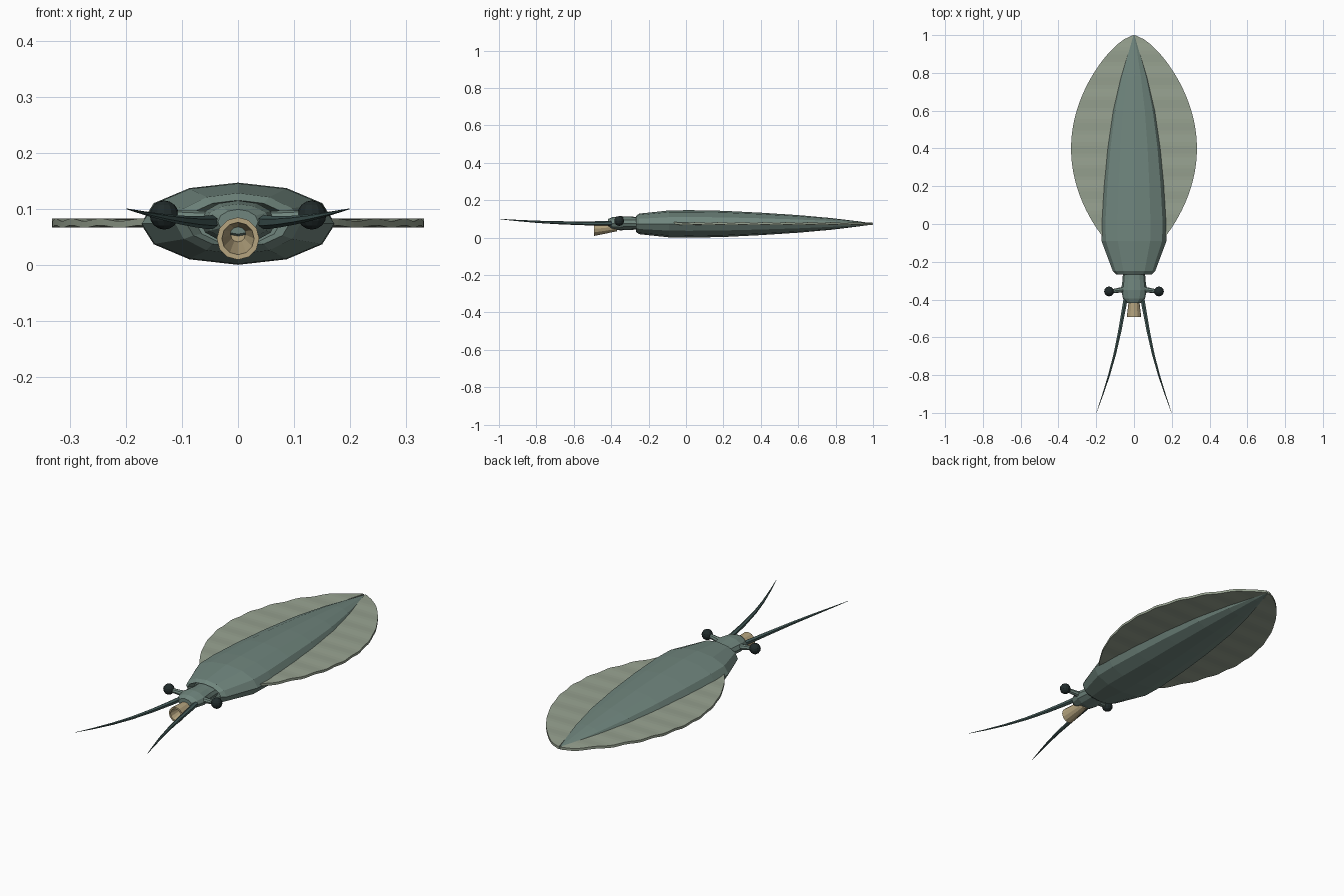
import bpy, bmesh, math
from mathutils import Vector

if "Cube" in bpy.data.objects:
    bpy.data.objects.remove(bpy.data.objects["Cube"])


def material(name, rgb):
    m = bpy.data.materials.new(name)
    m.diffuse_color = (*rgb, 1)
    m.use_nodes = True
    m.node_tree.nodes["Principled BSDF"].inputs["Base Color"].default_value = m.diffuse_color
    return m


SKIN = material("skin", (0.16, 0.235, 0.205))
FIN = material("fin_skin", (0.31, 0.36, 0.28))
ARM = material("arm_skin", (0.06, 0.11, 0.105))
EYE = material("eye_dark", (0.015, 0.024, 0.024))
TAN = material("funnel_tan", (0.46, 0.37, 0.21))


def finish(bm, name, mat):
    bmesh.ops.recalc_face_normals(bm, faces=bm.faces)
    me = bpy.data.meshes.new(name)
    bm.to_mesh(me)
    bm.free()
    me.materials.append(mat)
    ob = bpy.data.objects.new(name, me)
    bpy.context.collection.objects.link(ob)
    return ob


def loft(name, rings, sides, mat):
    """Skin elliptical XZ rings given as (x, y, z, radius_x, radius_z)."""
    bm = bmesh.new()
    loops = []
    for x, y, z, rx, rz in rings:
        loops.append([bm.verts.new((x + rx * math.sin(a), y, z + rz * math.cos(a)))
                      for a in (2 * math.pi * i / sides for i in range(sides))])
    for a, b in zip(loops, loops[1:]):
        for i in range(sides):
            j = (i + 1) % sides
            bm.faces.new((a[i], a[j], b[j], b[i]))
    bm.faces.new(loops[0])
    bm.faces.new(loops[-1])
    return finish(bm, name, mat)


# Mantle: flattened 12-sided body with an inward lip at the collar
MID = 0.0735
profile = [(-0.24, 0.075, 0.036), (-0.268, 0.092, 0.042), (-0.25, 0.112, 0.055),
           (-0.09, 0.172, 0.072), (0.02, 0.174, 0.0735), (0.2, 0.163, 0.070),
           (0.4, 0.144, 0.060), (0.6, 0.115, 0.047), (0.78, 0.073, 0.031),
           (0.92, 0.030, 0.014), (1.0, 0.003, 0.003)]
loft("mantle", [(0, y, MID, rx, rz) for y, rx, rz in profile], 12, SKIN)

# Head
loft("head", [(0, y, 0.077, rx, rz) for y, rx, rz in
              [(-0.22, 0.058, 0.033), (-0.29, 0.060, 0.035), (-0.35, 0.068, 0.038),
               (-0.395, 0.058, 0.032), (-0.418, 0.036, 0.022)]], 12, SKIN)

# Funnel: hollow flared tube under the head
loft("funnel", [(0, -0.37, 0.058, 0.024, 0.024), (0, -0.492, 0.047, 0.038, 0.038),
                (0, -0.492, 0.047, 0.029, 0.029), (0, -0.41, 0.054, 0.013, 0.013)], 12, TAN)


def half_width(y):
    return 0.333 * max(0.0, math.sin(math.pi * (y + 0.2) / 1.2)) ** 0.65


def body_width(y):
    for (y0, a, _), (y1, b, _) in zip(profile[2:], profile[3:]):
        if y <= y1:
            return a + (b - a) * (y - y0) / (y1 - y0)
    return 0


def fin(side, name):
    """Thin rippled plate running along the flank to the tail tip."""
    bm = bmesh.new()
    rows, n = [], 54
    for i in range(n + 1):
        y = -0.09 + 1.088 * i / n
        inner = body_width(y) * 0.85
        outer = max(half_width(y), inner + 0.002)
        wave = 0.0025 * math.sin(2 * math.pi * i / 6)
        rows.append([bm.verts.new((side * x, y, 0.0745 + w + t)) for x, w, t in
                     ((inner, 0, 0.007), (outer, wave, 0.006),
                      (outer, wave, -0.006), (inner, 0, -0.007))])
    for a, b in zip(rows, rows[1:]):
        for k in range(4):
            m = (k + 1) % 4
            bm.faces.new((a[k], a[m], b[m], b[k]))
    bm.faces.new(rows[0])
    bm.faces.new(rows[-1])
    finish(bm, name, FIN)


for side, tag in ((-1, "left"), (1, "right")):
    fin(side, "fin_" + tag)

    # Long tapering tentacle
    path = [(0.040, -0.37, 0.077, 0.013), (0.054, -0.45, 0.076, 0.012),
            (0.076, -0.57, 0.077, 0.010), (0.102, -0.69, 0.080, 0.008),
            (0.132, -0.80, 0.085, 0.006), (0.166, -0.905, 0.092, 0.0035),
            (0.199, -1.0, 0.100, 0.0008)]
    loft("tentacle_" + tag, [(side * x, y, z, r, r) for x, y, z, r in path], 6, ARM)

    # Eye stalk
    a, b = Vector((side * 0.04, -0.345, 0.080)), Vector((side * 0.125, -0.357, 0.088))
    d = b - a
    bm = bmesh.new()
    bmesh.ops.create_cone(bm, cap_ends=True, segments=8, radius1=0.016,
                          radius2=0.010, depth=d.length)
    stalk = finish(bm, "eye_stalk_" + tag, SKIN)
    stalk.location = (a + b) / 2
    stalk.rotation_euler = d.to_track_quat('Z', 'Y').to_euler()

    # Eye
    bm = bmesh.new()
    bmesh.ops.create_uvsphere(bm, u_segments=12, v_segments=8, radius=0.026)
    finish(bm, "eye_" + tag, EYE).location = (side * 0.132, -0.357, 0.089)
